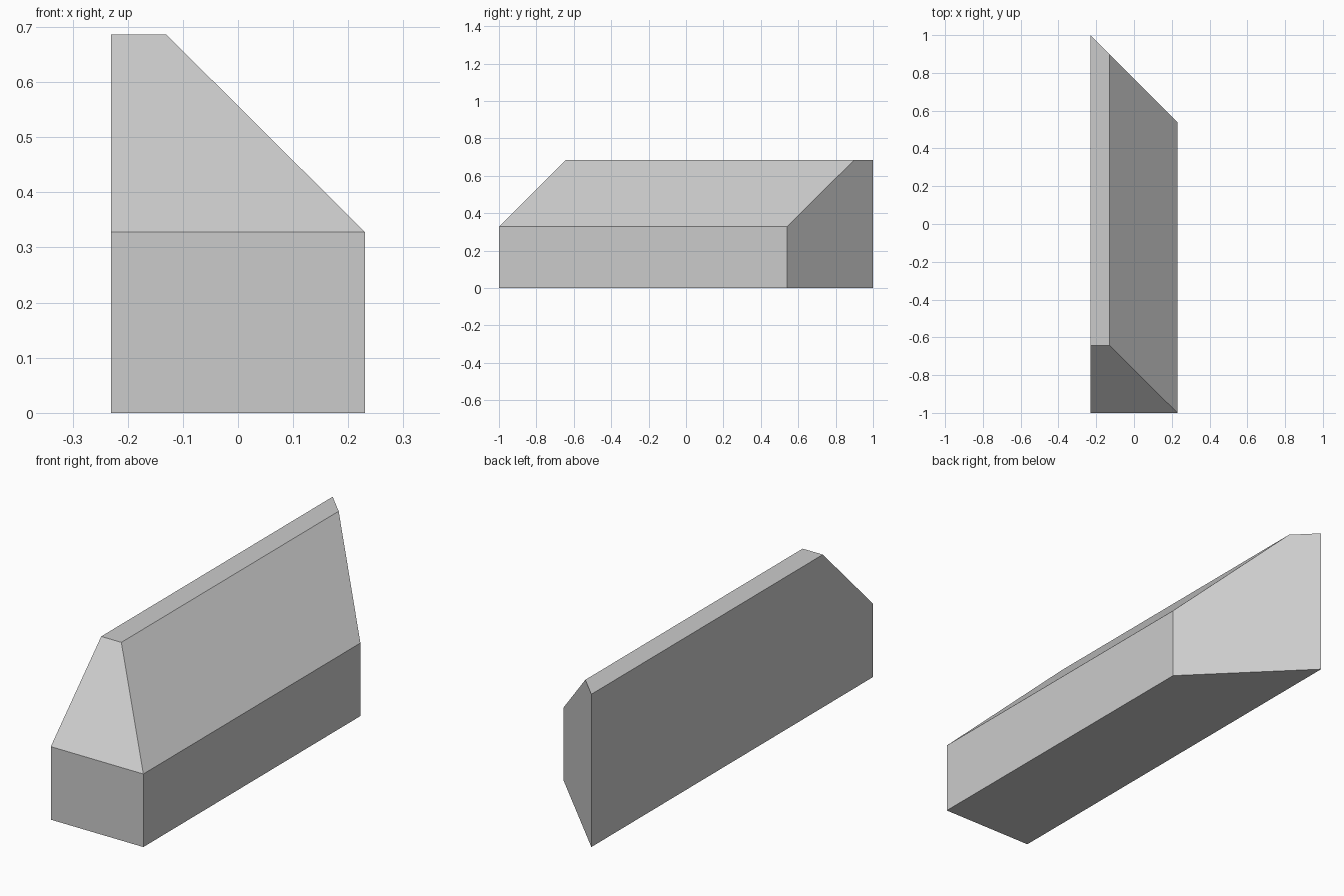
import bpy, bmesh

if "Cube" in bpy.data.objects:
    bpy.data.objects.remove(bpy.data.objects["Cube"])

W, SHOULDER, TOP, FLAT = 0.23, 0.328, 0.686, -0.13


def trim(bm, point, normal):
    """Cut away everything on the normal side of a plane and cap the hole."""
    geom = bm.verts[:] + bm.edges[:] + bm.faces[:]
    cut = bmesh.ops.bisect_plane(bm, geom=geom, plane_co=point, plane_no=normal,
                                 dist=1e-5, clear_outer=True)["geom_cut"]
    edges = [e for e in cut if isinstance(e, bmesh.types.BMEdge) and e.is_boundary]
    bmesh.ops.contextual_create(bm, geom=edges)


# Bevelled profile extruded along y
bm = bmesh.new()
profile = [(-W, 0), (W, 0), (W, SHOULDER), (FLAT, TOP), (-W, TOP)]
face = bm.faces.new([bm.verts.new((x, -1, z)) for x, z in profile])
ext = bmesh.ops.extrude_face_region(bm, geom=[face], use_keep_orig=True)["geom"]
bmesh.ops.translate(bm, vec=(0, 2, 0),
                    verts=[v for v in ext if isinstance(v, bmesh.types.BMVert)])

# Mitred back end, then the front slope above the shoulder
trim(bm, (-W, 1, 0), (1, 1, 0))
trim(bm, (0, -1, SHOULDER), (0, -1, 1))
bmesh.ops.recalc_face_normals(bm, faces=bm.faces[:])

mesh = bpy.data.meshes.new("mitred_block")
bm.to_mesh(mesh)
bm.free()
bpy.context.collection.objects.link(bpy.data.objects.new("mitred_block", mesh))
